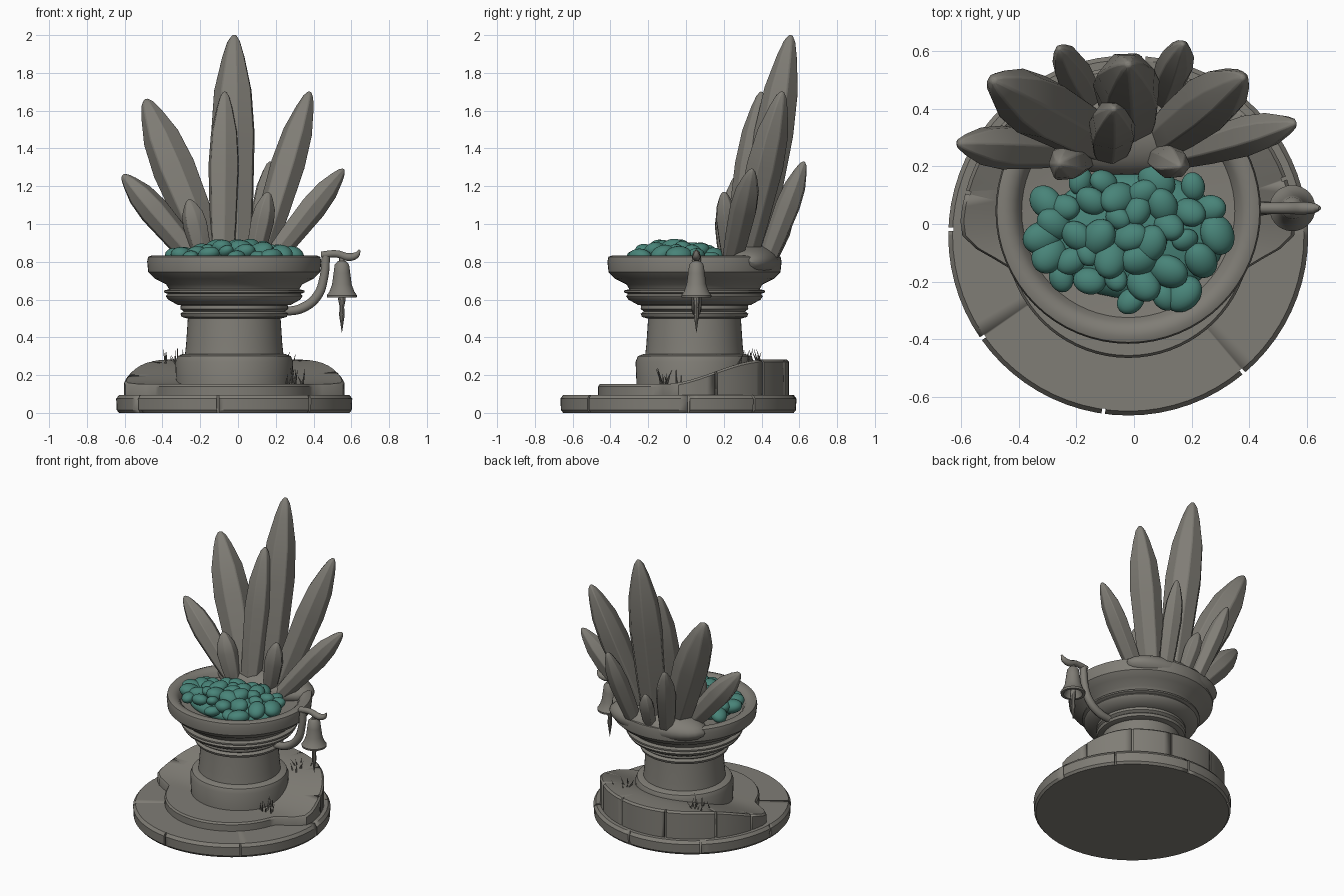
import bpy, bmesh, math, random
from mathutils import Vector, Matrix

random.seed(4)
cube = bpy.data.objects.get("Cube")
if cube:
    bpy.data.objects.remove(cube)


def material(name, rgb):
    m = bpy.data.materials.new(name)
    m.use_nodes = True
    m.diffuse_color = (*rgb, 1)
    bsdf = m.node_tree.nodes["Principled BSDF"]
    bsdf.inputs["Base Color"].default_value = (*rgb, 1)
    bsdf.inputs["Roughness"].default_value = 0.9
    return m


STONE = material("weathered_stone", (0.215, 0.205, 0.18))
TEAL = material("teal_gem", (0.065, 0.23, 0.19))


def activate(ob):
    bpy.ops.object.select_all(action='DESELECT')
    ob.select_set(True)
    bpy.context.view_layer.objects.active = ob


def finish(name, bm, mat=STONE, angle=35):
    bmesh.ops.recalc_face_normals(bm, faces=bm.faces)
    me = bpy.data.meshes.new(name)
    bm.to_mesh(me)
    bm.free()
    me.materials.append(mat)
    ob = bpy.data.objects.new(name, me)
    bpy.context.collection.objects.link(ob)
    activate(ob)
    bpy.ops.object.shade_smooth_by_angle(angle=math.radians(angle))
    return ob


def lathe(name, profile, centre, steps=56):
    bm = bmesh.new()
    verts = [bm.verts.new((r, 0, z)) for r, z in profile]
    edges = [bm.edges.new(p) for p in zip(verts, verts[1:])]
    bmesh.ops.spin(bm, geom=verts + edges, axis=(0, 0, 1), cent=(0, 0, 0),
                   angle=math.tau, steps=steps)
    bmesh.ops.remove_doubles(bm, verts=bm.verts, dist=0.0005)
    bmesh.ops.translate(bm, verts=bm.verts, vec=(*centre, 0))
    return finish(name, bm)


def smoothstep(a, b, x):
    t = max(0, min(1, (x - a) / (b - a)))
    return t * t * (3 - 2 * t)


def skin(bm, rings):
    """Bridge a list of equal vertex rings and cap both ends."""
    n = len(rings[0])
    for a, b in zip(rings, rings[1:]):
        for i in range(n):
            j = (i + 1) % n
            bm.faces.new((a[i], a[j], b[j], b[i]))
    bm.faces.new(rings[0])
    bm.faces.new(rings[-1])


def crystal(name, base, tip, radius, sides=7):
    base, tip = Vector(base), Vector(tip)
    axis = tip - base
    turn = axis.to_track_quat('Z', 'Y')
    wobble = [random.uniform(0.88, 1.1) for _ in range(sides)]
    shift = random.random()
    bm = bmesh.new()
    rings = []
    for t, s in ((-0.1, 0.7), (0.2, 0.88), (0.55, 1.0), (0.75, 0.86),
                 (0.9, 0.52), (0.97, 0.3), (1, 0.1)):
        ring = []
        for i in range(sides):
            a = math.tau * (i + shift) / sides
            r = radius * s * wobble[i]
            ring.append(bm.verts.new(base + axis * t + turn @ Vector(
                (r * math.cos(a), r * math.sin(a), 0))))
        rings.append(ring)
    skin(bm, rings)
    ob = finish(name, bm)
    bev = ob.modifiers.new("soft_edges", 'BEVEL')
    bev.width = radius * 0.14
    bev.segments = 2
    bev.angle_limit = math.radians(25)
    return ob


def tube(name, points, depth):
    cu = bpy.data.curves.new(name, 'CURVE')
    cu.dimensions = '3D'
    cu.bevel_depth = depth
    cu.bevel_resolution = 3
    cu.use_fill_caps = True
    cu.resolution_u = 6
    sp = cu.splines.new('BEZIER')
    sp.bezier_points.add(len(points) - 1)
    for bp, (x, y, z, r) in zip(sp.bezier_points, points):
        bp.co, bp.radius = (x, y, z), r
        bp.handle_left_type = bp.handle_right_type = 'AUTO'
    cu.materials.append(STONE)
    ob = bpy.data.objects.new(name, cu)
    bpy.context.collection.objects.link(ob)
    activate(ob)
    bpy.ops.object.convert(target='MESH')
    bpy.ops.object.shade_smooth_by_angle(angle=math.radians(40))


def cut_cracks(ob, centre, radius, z, height, angles):
    """Notch thin radial joints into an outer wall."""
    bm = bmesh.new()
    for deg in angles:
        a = math.radians(deg)
        mat = (Matrix.Translation((centre[0] + radius * math.cos(a),
                                   centre[1] + radius * math.sin(a), z))
               @ Matrix.Rotation(a, 4, 'Z') @ Matrix.Diagonal((0.05, 0.012, height, 1)))
        bmesh.ops.create_cube(bm, size=1, matrix=mat)
    cutter = finish("crack_cutter", bm)
    mod = ob.modifiers.new("cracks", 'BOOLEAN')
    mod.operation, mod.object, mod.solver = 'DIFFERENCE', cutter, 'EXACT'
    activate(ob)
    bpy.ops.object.modifier_apply(modifier=mod.name)
    bpy.data.objects.remove(cutter)


# Ground slab
SLAB = (-0.02, -0.04)
slab = lathe("base_slab", [(0, 0), (0.61, 0), (0.622, 0.015), (0.625, 0.075),
                           (0.61, 0.095), (0, 0.095)], SLAB, 72)
cut_cracks(slab, SLAB, 0.632, 0.06, 0.12, (262, 5, 40, 85, 130, 178, 215, 310))

# Second step, which widens and climbs into a crescent wall at the back
bm = bmesh.new()
rings = []
for f, dz in ((1.0, None), (1.0, -0.012), (0.98, 0), (0.8, 0), (0.6, 0), (0.4, 0), (0.1, 0)):
    ring = []
    for i in range(72):
        a = math.tau * i / 72
        r = 0.425 + 0.16 * smoothstep(-0.3, 0.05, math.sin(a))
        x, y = SLAB[0] + f * r * math.cos(a), SLAB[1] + f * r * math.sin(a)
        top = 0.152 + 0.13 * smoothstep(-0.12, 0.42, y)
        ring.append(bm.verts.new((x, y, 0.085 if dz is None else top + dz)))
    rings.append(ring)
skin(bm, rings)
step = finish("crescent_step", bm)
cut_cracks(step, SLAB, 0.592, 0.2, 0.24, (20, 50, 75, 108, 140, 165))

# Pedestal foot, column and bowl
AXIS = (-0.02, 0.045)
lathe("pedestal_foot", [(0, 0.1), (0.305, 0.1), (0.312, 0.27), (0.3, 0.3),
                        (0.27, 0.312), (0, 0.312)], AXIS)
lathe("column", [(0, 0.3), (0.262, 0.3), (0.255, 0.36), (0.245, 0.51), (0, 0.51)], AXIS)
lathe("collar_rings", [(0, 0.5), (0.25, 0.5), (0.278, 0.508), (0.285, 0.525),
                       (0.268, 0.538), (0.285, 0.55), (0.283, 0.568), (0.26, 0.58),
                       (0, 0.58)], AXIS)
lathe("bowl", [(0, 0.56), (0.25, 0.565), (0.3, 0.572), (0.35, 0.6), (0.362, 0.618),
               (0.352, 0.63), (0.372, 0.638), (0.372, 0.648), (0.345, 0.655),
               (0.36, 0.68), (0.42, 0.71), (0.455, 0.745), (0.461, 0.8), (0.456, 0.826),
               (0.435, 0.834), (0.405, 0.828), (0.385, 0.81), (0.37, 0.78),
               (0.25, 0.765), (0, 0.76)], AXIS, 64)

# Rocky mound at the rear of the bowl
bm = bmesh.new()
bmesh.ops.create_uvsphere(bm, u_segments=32, v_segments=16, radius=1,
                          matrix=Matrix.Translation((-0.02, 0.335, 0.8))
                          @ Matrix.Diagonal((0.36, 0.165, 0.1, 1)))
finish("crystal_mound", bm)

# Crystal cluster: base, tip, radius
for name, base, tip, radius in (
        ("crystal_main", (-0.01, 0.36, 0.84), (-0.02, 0.555, 2.0), 0.12),
        ("crystal_front", (-0.08, 0.27, 0.84), (-0.07, 0.4, 1.7), 0.09),
        ("crystal_right_tall", (-0.15, 0.31, 0.84), (-0.49, 0.5, 1.66), 0.115),
        ("crystal_left_tall", (0.12, 0.31, 0.84), (0.38, 0.51, 1.7), 0.1),
        ("crystal_right_low", (-0.25, 0.26, 0.84), (-0.61, 0.28, 1.26), 0.078),
        ("crystal_left_low", (0.2, 0.25, 0.84), (0.56, 0.35, 1.29), 0.075),
        ("crystal_right_small", (-0.19, 0.22, 0.84), (-0.26, 0.21, 1.13), 0.068),
        ("crystal_left_small", (0.09, 0.23, 0.84), (0.16, 0.2, 1.17), 0.062),
        ("crystal_back_right", (-0.15, 0.43, 0.82), (-0.26, 0.61, 1.3), 0.065),
        ("crystal_back_left", (0.1, 0.43, 0.82), (0.17, 0.625, 1.33), 0.065),
        ("crystal_back_stub", (-0.04, 0.45, 0.82), (-0.07, 0.55, 1.07), 0.05)):
    crystal(name, base, tip, radius)

# Heap of rounded gems
bm = bmesh.new()
bmesh.ops.create_uvsphere(bm, u_segments=32, v_segments=12, radius=1,
                          matrix=Matrix.Translation((0, -0.04, 0.79))
                          @ Matrix.Diagonal((0.32, 0.22, 0.08, 1)))
placed = []
for _ in range(900):
    x, y = random.uniform(-0.36, 0.34), random.uniform(-0.28, 0.15)
    size = random.uniform(0.042, 0.066)
    far = math.hypot(x / 0.36, (y + 0.05) / 0.24)
    if far > 1 or (x < -0.05 and y < -0.2) or math.hypot(x + 0.02, y - 0.045) > 0.35:
        continue
    if any(math.hypot(x - p, y - q) < 0.062 for p, q in placed):
        continue
    placed.append((x, y))
    z = 0.878 - 0.065 * far ** 2
    tilt = Matrix.Rotation(random.uniform(-0.4, 0.4), 4, 'X') @ Matrix.Rotation(
        random.uniform(-0.4, 0.4), 4, 'Y') @ Matrix.Rotation(random.uniform(0, 3), 4, 'Z')
    bmesh.ops.create_icosphere(bm, subdivisions=3, radius=size,
                               matrix=Matrix.Translation((x, y, z)) @ tilt
                               @ Matrix.Diagonal((1.1, 0.9, 0.7, 1)))
finish("gem_heap", bm, TEAL, 60)

# Bell bracket, bell and hanging clapper
BELL = (0.55, 0.055)
by = BELL[1]
tube("bell_arm", [(0.24, by, 0.535, 1), (0.34, by, 0.555, 1.1), (0.42, by, 0.62, 1.1),
                  (0.455, by, 0.72, 1), (0.465, by, 0.83, 1)], 0.024)
tube("bell_crossbar", [(0.44, by, 0.835, 1), (0.52, by, 0.842, 1), (0.59, by, 0.825, 1.1),
                       (0.625, by, 0.835, 0.9), (0.645, by, 0.862, 0.3)], 0.02)
tube("bell_loop", [(*BELL, 0.84, 1), (*BELL, 0.78, 1)], 0.014)
lathe("bell", [(0, 0.805), (0.022, 0.803), (0.038, 0.785), (0.044, 0.74), (0.052, 0.68),
               (0.066, 0.642), (0.08, 0.622), (0.078, 0.61), (0.06, 0.61), (0.04, 0.66),
               (0, 0.7)], BELL, 28)
lathe("bell_clapper", [(0, 0.69), (0.014, 0.66), (0.02, 0.6), (0.012, 0.56), (0.015, 0.52),
                       (0.006, 0.46), (0, 0.42)], BELL, 10)

# Grass tufts
bm = bmesh.new()
for cx, cy, cz, count in ((-0.34, 0.34, 0.26, 12), (0.26, 0.33, 0.26, 8),
                          (0.31, -0.08, 0.155, 12)):
    for _ in range(count):
        root = Vector((cx + random.uniform(-0.06, 0.06), cy + random.uniform(-0.06, 0.06), cz))
        h = random.uniform(0.05, 0.09)
        lean = Matrix.Rotation(random.uniform(-0.5, 0.5), 4, 'X') @ Matrix.Rotation(
            random.uniform(-0.5, 0.5), 4, 'Y')
        bmesh.ops.create_cone(bm, cap_ends=True, segments=4, radius1=0.005, radius2=0.0005,
                              depth=h, matrix=Matrix.Translation(root) @ lean
                              @ Matrix.Translation((0, 0, h / 2)))
finish("grass_tufts", bm)
